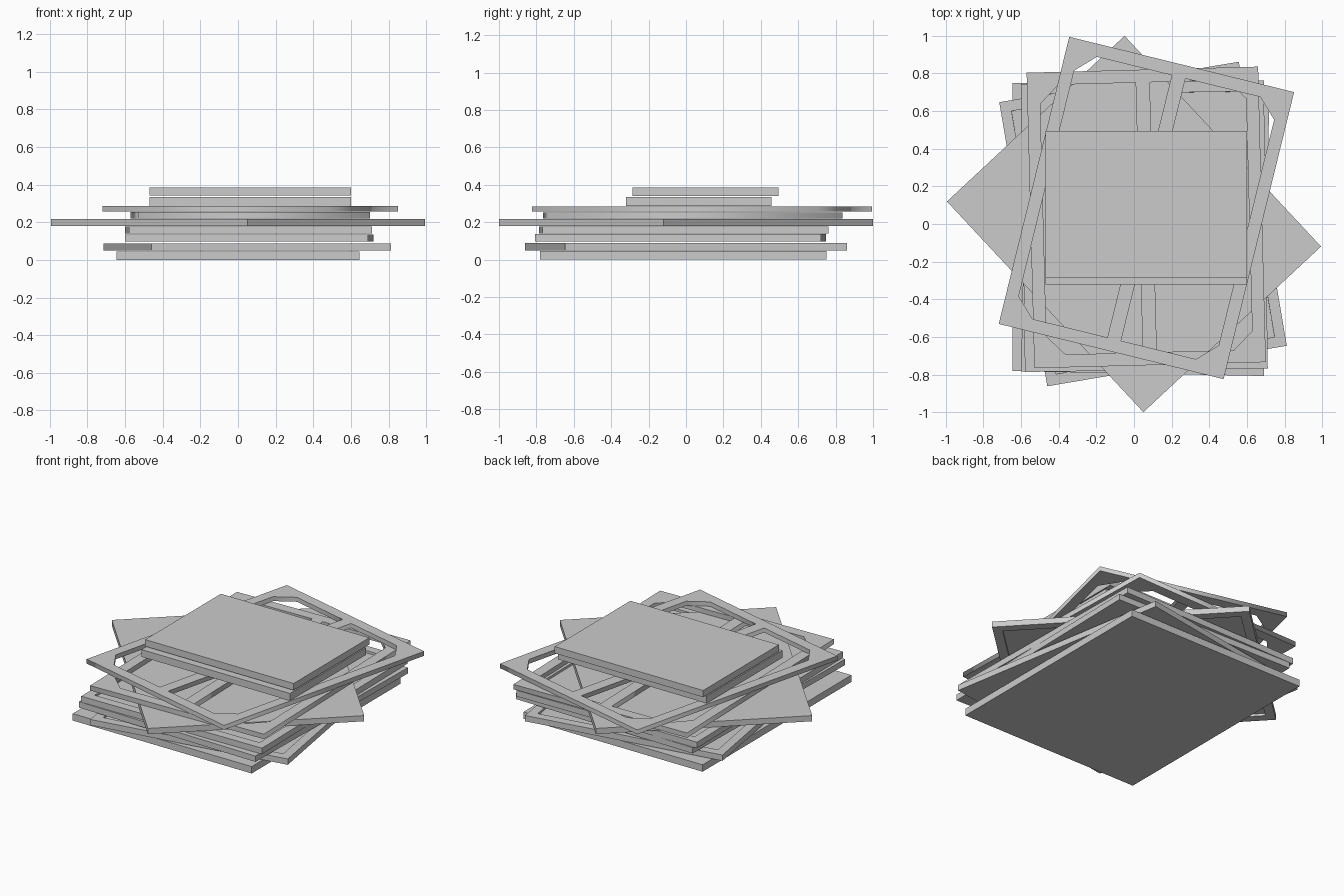
import bpy, bmesh, math

cube = bpy.data.objects.get("Cube")
if cube:
    bpy.data.objects.remove(cube, do_unlink=True)

grey = bpy.data.materials.new("plain_grey")
grey.use_nodes = True
GREY = (0.6, 0.6, 0.6, 1)
grey.diffuse_color = GREY
grey.node_tree.nodes["Principled BSDF"].inputs["Base Color"].default_value = GREY


def place(name, mesh, x, y, z, turn):
    mesh.materials.clear()
    mesh.materials.append(grey)
    obj = bpy.data.objects.new(name, mesh)
    obj.location = (x, y, z)
    obj.rotation_euler.z = math.radians(turn)
    bpy.context.collection.objects.link(obj)
    return obj


def panel(name, width, depth, bottom, top, x, y, turn=0, recess=0):
    """Flat board; recess +1 sinks the upper face, -1 the lower face."""
    bm = bmesh.new()
    bmesh.ops.create_cube(bm, size=1)
    bmesh.ops.scale(bm, vec=(width, depth, top - bottom), verts=bm.verts)
    bm.normal_update()
    if recess:
        face = next(f for f in bm.faces if f.normal.z * recess > 0.9)
        bmesh.ops.inset_region(bm, faces=[face], thickness=0.08)
        inner = bmesh.ops.inset_region(bm, faces=[face], thickness=0.0005)
        bmesh.ops.translate(bm, vec=(0, 0, -0.015 * recess), verts=face.verts)
    mesh = bpy.data.meshes.new(name)
    bm.to_mesh(mesh)
    bm.free()
    return place(name, mesh, x, y, (bottom + top) / 2, turn)


def window_frame(name, width, depth, bottom, top, x, y, turn, rim=0.068, bar=0.075, cut=0.1):
    """Board with two openings whose outer corners are cut off."""
    hw, hd = width / 2, depth / 2
    iw, idp, b = hw - rim, hd - rim, bar / 2
    outline = [(-hw, -hd), (hw, -hd), (hw, hd), (-hw, hd)]
    hole = [(b, -idp), (iw - cut, -idp), (iw, cut - idp),
            (iw, idp - cut), (iw - cut, idp), (b, idp)]
    curve = bpy.data.curves.new(name, "CURVE")
    curve.dimensions = "2D"
    curve.fill_mode = "BOTH"
    curve.extrude = (top - bottom) / 2
    for points in (outline, hole, [(-px, py) for px, py in hole]):
        spline = curve.splines.new("POLY")
        spline.points.add(len(points) - 1)
        for point, (px, py) in zip(spline.points, points):
            point.co = (px, py, 0, 1)
        spline.use_cyclic_u = True
    helper = bpy.data.objects.new(name + "_curve", curve)
    mesh = bpy.data.meshes.new_from_object(helper)
    bpy.data.objects.remove(helper)
    return place(name, mesh, x, y, (bottom + top) / 2, turn)


# Large boards, from the bottom up
W, D = 1.29, 1.53
panel("base_board", W, D, 0.0, 0.045, 0, -0.015)
panel("second_board", W, D, 0.05, 0.088, 0.048, 0, 9.6, 1)
panel("third_board", W, D, 0.098, 0.136, 0.06, -0.03, -1.1, 1)
panel("fourth_board", W, D, 0.139, 0.178, 0.055, -0.012, 0.8, 1)
panel("turned_board", W, D, 0.181, 0.218, 0, 0, 43, -1)

# Open frames with a middle bar
window_frame("lower_frame", 1.23, 1.57, 0.221, 0.253, 0.065, 0.035, 1.5)
window_frame("upper_frame", 1.23, 1.57, 0.256, 0.285, 0.066, 0.085, -13.8)

# Small boards on top
panel("lower_small_board", 1.07, 0.78, 0.287, 0.334, 0.065, 0.068)
panel("upper_small_board", 1.07, 0.78, 0.341, 0.385, 0.065, 0.105)
